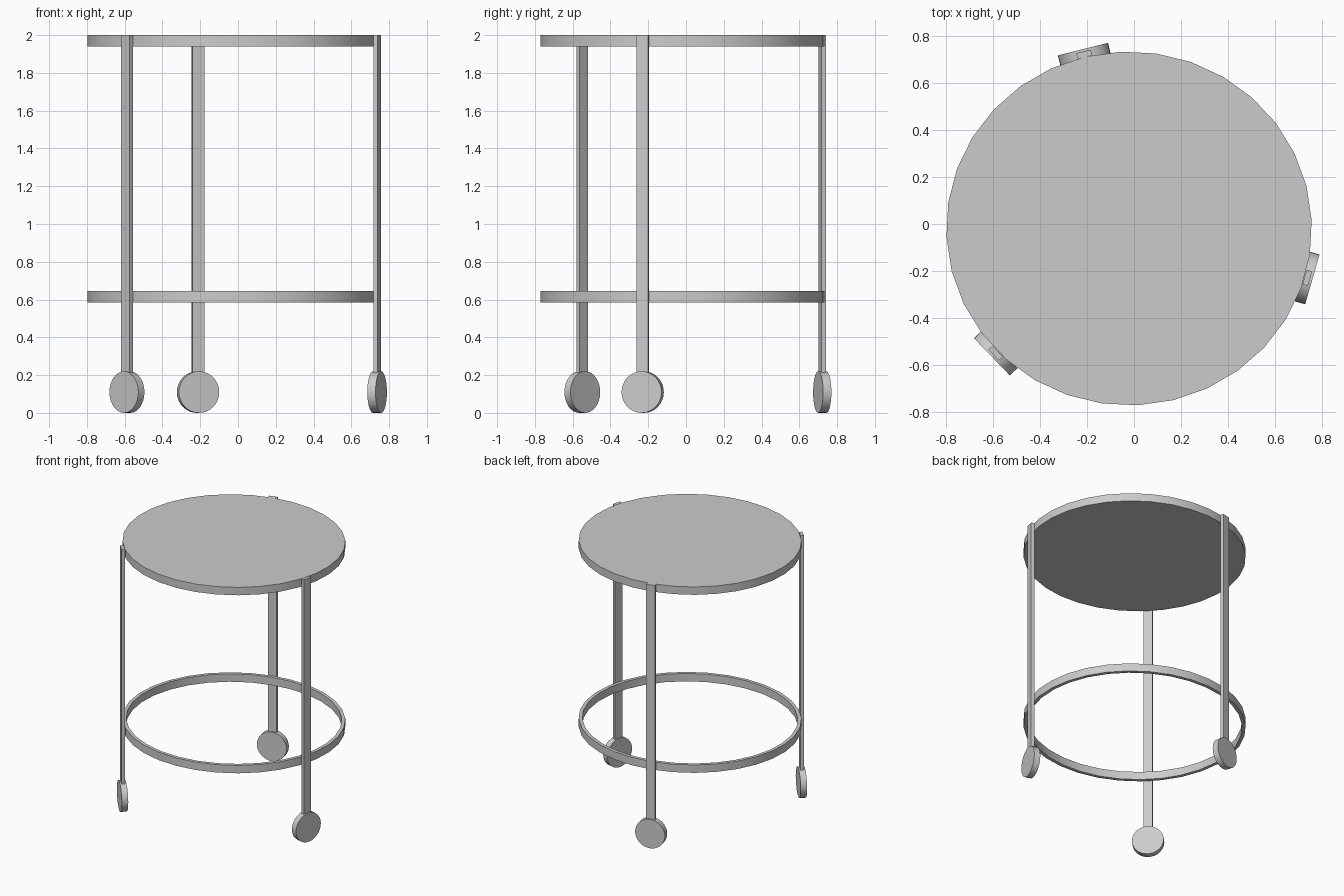
import bpy, bmesh
from math import radians, cos, sin, pi
from mathutils import Matrix

if "Cube" in bpy.data.objects:
    bpy.data.objects.remove(bpy.data.objects["Cube"])

CX, CY = -0.021, -0.019      # centre of the round top
RX, RY = 0.777, 0.752        # slightly oval radii
SIDES = 32
LEG_ANGLES = (104, 224, 344)


def finish(bm, name, smooth=False):
    bmesh.ops.recalc_face_normals(bm, faces=bm.faces)
    mesh = bpy.data.meshes.new(name)
    bm.to_mesh(mesh)
    bm.free()
    obj = bpy.data.objects.new(name, mesh)
    bpy.context.collection.objects.link(obj)
    if smooth:
        bpy.ops.object.select_all(action='DESELECT')
        obj.select_set(True)
        bpy.context.view_layer.objects.active = obj
        bpy.ops.object.shade_smooth_by_angle(angle=radians(30))
    return obj


def oval(bm, inset, z):
    pts = []
    for i in range(SIDES):
        a = 2 * pi * i / SIDES + radians(2.75)
        pts.append(bm.verts.new((CX + (RX - inset) * cos(a),
                                 CY + (RY - inset) * sin(a), z)))
    return pts


def bridge(bm, a, b):
    for i in range(SIDES):
        j = (i + 1) % SIDES
        bm.faces.new((a[i], a[j], b[j], b[i]))


# Solid table top
bm = bmesh.new()
low, high = oval(bm, 0, 1.94), oval(bm, 0, 2.0)
bridge(bm, low, high)
bm.faces.new(low)
bm.faces.new(high)
finish(bm, "table_top", True)

# Lower open hoop
bm = bmesh.new()
loops = [oval(bm, 0, 0.585), oval(bm, 0, 0.645),
         oval(bm, 0.025, 0.645), oval(bm, 0.025, 0.585)]
for k in range(4):
    bridge(bm, loops[k], loops[(k + 1) % 4])
finish(bm, "lower_ring", True)

# Three flat legs, each ending in a disc wheel facing outwards
for n, deg in enumerate(LEG_ANGLES, 1):
    a = radians(deg)
    place = (Matrix.Translation((CX + 0.788 * cos(a), CY + 0.763 * sin(a), 0))
             @ Matrix.Rotation(a, 4, 'Z'))

    bm = bmesh.new()
    bmesh.ops.create_cube(bm, size=1, matrix=place @ Matrix.Translation((0, 0, 1.1))
                          @ Matrix.Diagonal((0.024, 0.064, 1.8, 1)))
    finish(bm, f"leg_{n}")

    bm = bmesh.new()
    bmesh.ops.create_cone(bm, cap_ends=True, segments=32, radius1=0.11,
                          radius2=0.11, depth=0.045,
                          matrix=place @ Matrix.Translation((0, 0, 0.11))
                          @ Matrix.Rotation(pi / 2, 4, 'Y'))
    finish(bm, f"wheel_{n}", True)
